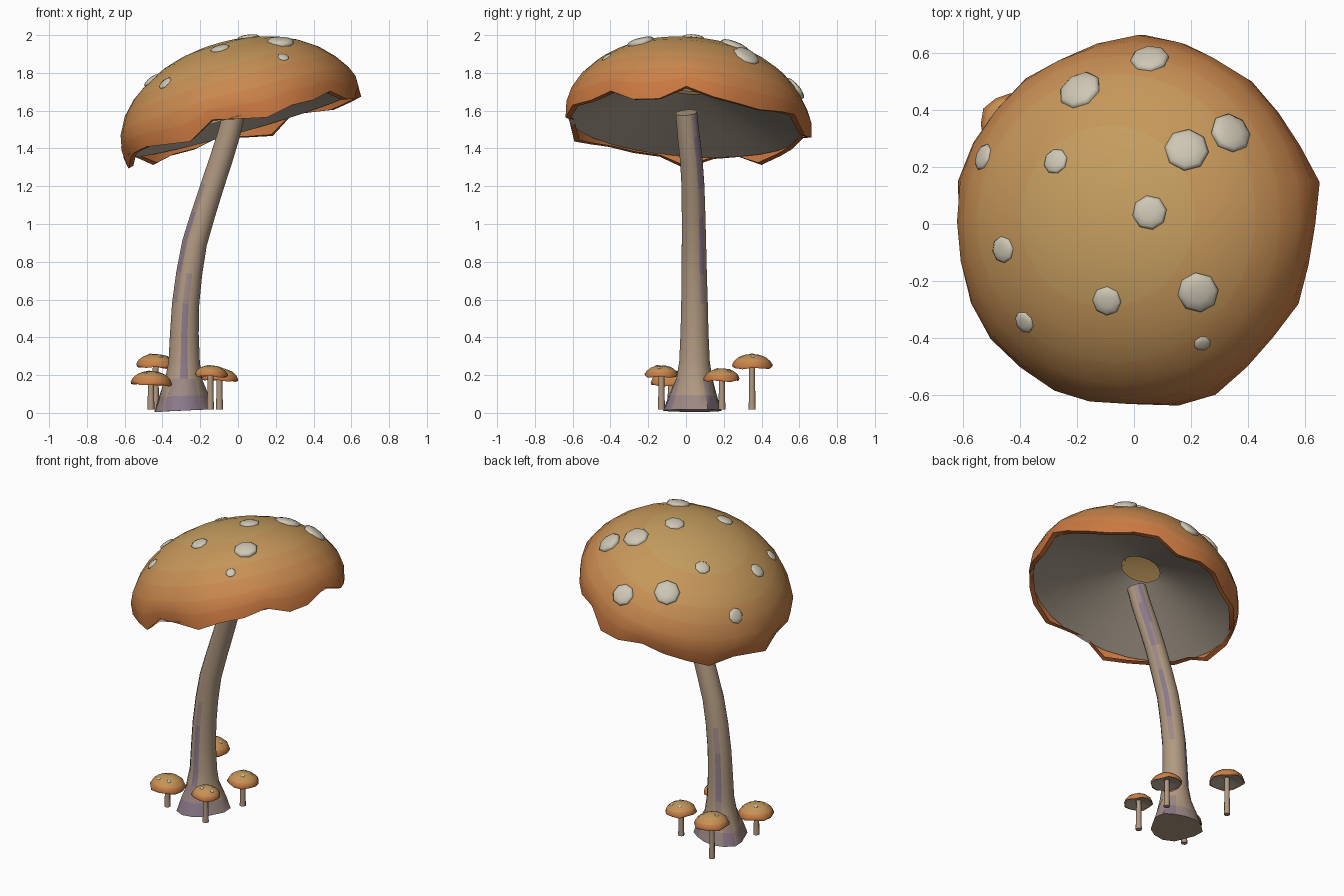
import bpy, bmesh, math
from math import sin, cos, pi, radians
from mathutils import Matrix, Vector
from mathutils.bvhtree import BVHTree

if "Cube" in bpy.data.objects:
    bpy.data.objects.remove(bpy.data.objects["Cube"])


def mat(name, rgb):
    m = bpy.data.materials.new(name)
    m.diffuse_color = (*rgb, 1)
    m.use_nodes = True
    m.node_tree.nodes["Principled BSDF"].inputs["Base Color"].default_value = m.diffuse_color
    return m


def mix(a, b, t):
    return [x + (y - x) * t for x, y in zip(a, b)]


TAN, RIM = (.56, .34, .115), (.60, .16, .04)
cap_mats = [mat(f"cap_{i}", mix(TAN, RIM, i / 6)) for i in range(7)]
gill_mat = mat("gill", (.46, .39, .31))
spot_mat = mat("spot", (.62, .57, .46))
stem_mat = mat("stem", (.44, .32, .22))
stain_mats = [mat("stain", (.26, .19, .25)), mat("stain_soft", (.34, .25, .235))]


def loft(name, rings, mats, pick=lambda i, j: 0, ends=(False, False), smooth=50):
    """Skin a list of closed point rings; a ring of one point becomes a pole."""
    bm = bmesh.new()
    vs = [[bm.verts.new(p) for p in r] for r in rings]
    n = max(len(r) for r in rings)
    for i, (a, b) in enumerate(zip(vs, vs[1:])):
        for j in range(n):
            k = (j + 1) % n
            quad = ([a[j], a[k]] if len(a) > 1 else [a[0]]) + ([b[k], b[j]] if len(b) > 1 else [b[0]])
            bm.faces.new(quad).material_index = pick(i, j)
    if ends[0]:
        bm.faces.new(vs[0][::-1])
    if ends[1]:
        bm.faces.new(vs[-1])
    me = bpy.data.meshes.new(name)
    bm.to_mesh(me)
    bm.free()
    for m in mats:
        me.materials.append(m)
    ob = bpy.data.objects.new(name, me)
    bpy.context.collection.objects.link(ob)
    bpy.ops.object.select_all(action='DESELECT')
    ob.select_set(True)
    bpy.context.view_layer.objects.active = ob
    bpy.ops.object.shade_smooth_by_angle(angle=radians(smooth))
    return ob


def ring(r, z, n, M=Matrix(), wave=None):
    if r == 0:
        return [M @ Vector((0, 0, z))]
    out = []
    for j in range(n):
        t = 2 * pi * j / n
        dr, dz = wave(t) if wave else (0, 0)
        out.append(M @ Vector(((r + dr) * cos(t), (r + dr) * sin(t), z + dz)))
    return out


def surface_of(ob):
    return BVHTree.FromPolygons([v.co for v in ob.data.vertices],
                                [p.vertices[:] for p in ob.data.polygons])


def spot(name, tree, x, y, r):
    """Flattened eight-sided wart laid on a cap, found by looking straight down."""
    loc, nor, _, _ = tree.ray_cast(Vector((x, y, 3)), Vector((0, 0, -1)))
    if loc is None:
        return
    if nor.z < 0:
        nor = -nor
    M = Matrix.Translation(loc) @ nor.to_track_quat('Z', 'Y').to_matrix().to_4x4()
    loft(name, [ring(q * r, h * r, 8, M) for q, h in
                ((.95, -.2), (1, .03), (.85, .17), (.45, .26), (0, .28))], [spot_mat], smooth=60)


# Large cap: tilted dome with a ragged drooping lip
N = 28
M = Matrix.Translation((.015, 0, 1.53)) @ Matrix.Rotation(radians(-16), 4, 'Y') @ Matrix.Rotation(radians(-4), 4, 'X')


def ragged(w):
    return lambda t: (w * (.012 * sin(5 * t + .6) + .010 * sin(9 * t)),
                      w * (.024 * sin(7 * t + 1) + .018 * sin(11 * t + 2)))


dome = [(0, .445, 0), (.10, .438, 0), (.21, .421, 0), (.32, .388, 0), (.42, .342, 0), (.51, .28, 0),
        (.58, .207, 0), (.63, .125, .2), (.65, .055, .6), (.645, -.022, 1.15), (.615, -.02, 1)]
band = [0, 0, 0, 1, 1, 2, 3, 4, 5, 6]
cap = loft("large_cap", [ring(r, z, N, M, ragged(w)) for r, z, w in dome], cap_mats, lambda i, j: band[i])

# Underside cone, open in the middle
loft("large_gills", [ring(r, z, N, M) for r, z in ((.63, .0), (.46, .07), (.29, .14), (.12, .20))], [gill_mat])

# Pale spots on the large cap
tree = surface_of(cap)
SPOTS = [(-.19, .47, .078), (.055, .58, .068), (.185, .26, .078), (.34, .32, .074),
         (-.53, .235, .048), (-.275, .22, .046), (.055, .04, .061), (-.46, -.09, .047),
         (-.385, -.345, .04), (-.095, -.27, .052), (.225, -.24, .072), (.24, -.42, .03)]
for k, s in enumerate(SPOTS):
    spot(f"cap_spot_{k}", tree, *s)

# Curved main stem: x, y, z, radius
PATH = [(-.29, .04, .012, .155), (-.29, .042, .09, .128), (-.287, .045, .18, .098), (-.285, .045, .27, .083),
        (-.284, .045, .42, .076), (-.277, .045, .58, .072), (-.258, .043, .74, .069), (-.23, .042, .90, .066),
        (-.185, .04, 1.05, .064), (-.137, .037, 1.2, .062), (-.09, .028, 1.34, .061),
        (-.05, .013, 1.47, .06), (-.018, .002, 1.59, .058)]
S = 14
rings = []
for i, (x, y, z, r) in enumerate(PATH):
    a, b = Vector(PATH[max(i - 1, 0)][:3]), Vector(PATH[min(i + 1, len(PATH) - 1)][:3])
    q = Vector((0, 0, 1)).rotation_difference(b - a).to_matrix().to_4x4()
    flare = (lambda t: (.013 * sin(3 * t + .5) + .006 * sin(5 * t), .008 * cos(t - .5))) if i < 2 else None
    rings.append(ring(r, 0, S, Matrix.Translation((x, y, z)) @ q, flare))

# Purple stains as (ring band, side): streaks on the front, right and back
STAIN = {(3, 10), (4, 10), (2, 10), (7, 1), (6, 1), (9, 1), (10, 1), (10, 2), (11, 2), (6, 8), (7, 8),
         (3, 4), (4, 4), (0, 1), (0, 5), (0, 9), (0, 10), (0, 11)}


def stain(i, j):
    if (i, j) in STAIN:
        return 1
    near = any((i + d, (j + e) % S) in STAIN for d, e in ((1, 0), (-1, 0)))
    return 2 if near or i == 0 else 0


loft("large_stem", rings, [stem_mat] + stain_mats, stain, (True, True))

# Little mushrooms around the foot: x, y, top height, cap radius
YOUNG = [(-.455, -.08, .222, .11), (-.43, .35, .312, .108), (-.14, -.13, .252, .088), (-.092, .19, .236, .096)]
for k, (x, y, top, r) in enumerate(YOUNG):
    T = Matrix.Translation((x, y, top)) @ Matrix.Rotation(radians(3), 4, 'Y')
    lip = lambda t: (.003 * sin(5 * t + k), .005 * sin(4 * t + k))
    prof = [(0, 0, 0), (.35, -.04, 0), (.65, -.15, 1), (.88, -.34, 2), (1, -.57, 4), (.97, -.67, 5)]
    c = loft(f"young_cap_{k}", [ring(q * r, h * r, 12, T, lip if q > .95 else None) for q, h, _ in prof],
             cap_mats, lambda i, j: prof[i + 1][2])
    loft(f"young_gills_{k}", [ring(q * r, h * r, 12, T) for q, h in ((.96, -.62), (.5, -.5), (.15, -.4))], [gill_mat])
    loft(f"young_stem_{k}", [ring(q, z, 8, Matrix.Translation((x - .006, y, 0)))
                             for q, z in ((.019, .018), (.017, .08), (.015, top - .4 * r))],
         [stem_mat], ends=(True, True))
    t = surface_of(c)
    for n, (ang, d) in enumerate(((-.9, .5), (-2.2, .55), (2.2, .35))):
        spot(f"young_spot_{k}_{n}", t, x + d * r * cos(ang + k), y + d * r * sin(ang + k), .012)
